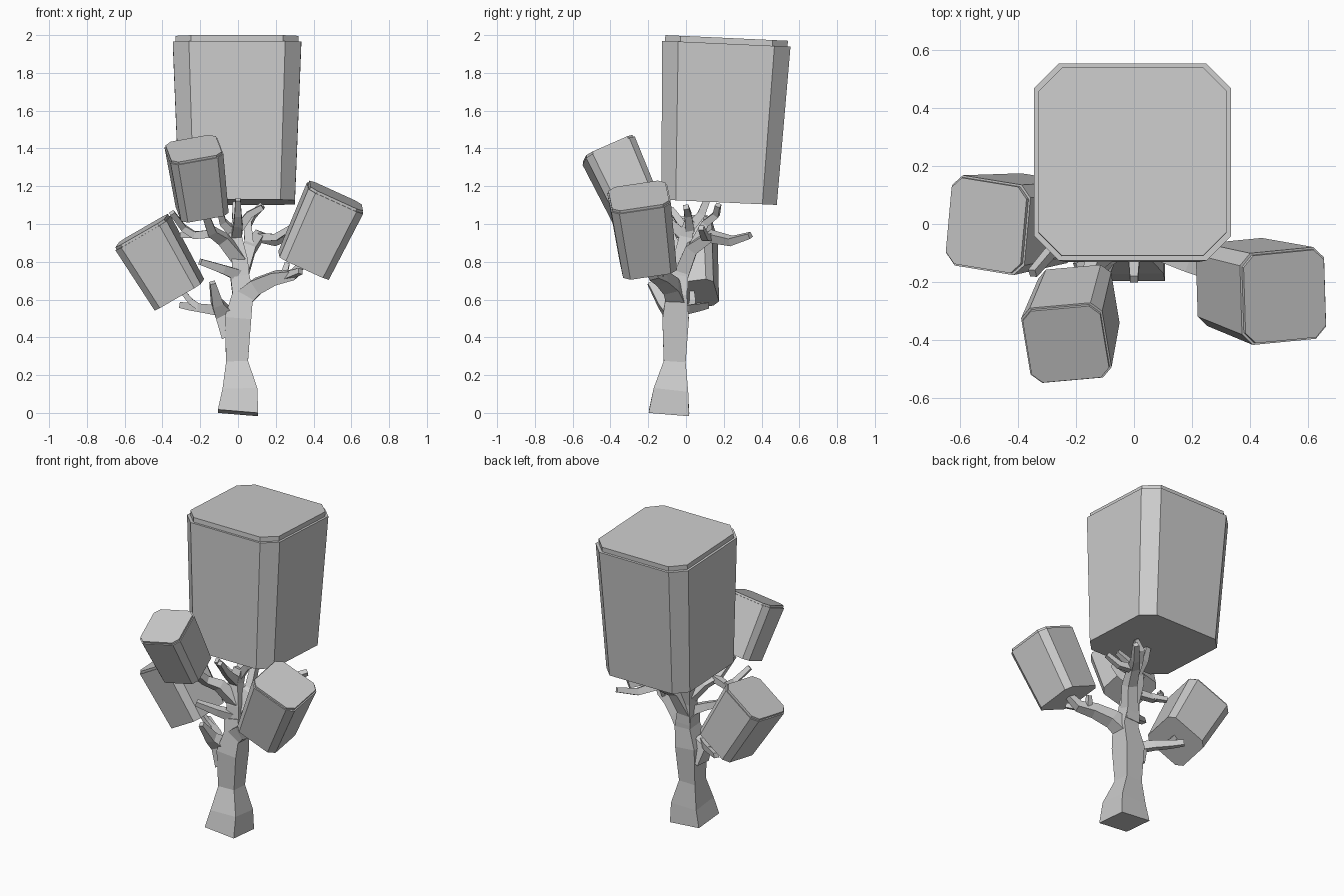
import bpy
import bmesh
from mathutils import Vector

# Remove the default object only
default_cube = bpy.data.objects.get("Cube")
if default_cube:
    bpy.data.objects.remove(default_cube, do_unlink=True)

# Single plain material
grey = bpy.data.materials.new("plain_grey")
grey.use_nodes = True
grey_colour = (0.6, 0.6, 0.6, 1)
grey.diffuse_color = grey_colour
grey.node_tree.nodes["Principled BSDF"].inputs["Base Color"].default_value = grey_colour


def loft(name, rings):
    """Skin a list of equal-sized point rings and cap both ends."""
    bm = bmesh.new()
    loops = [[bm.verts.new(point) for point in ring] for ring in rings]
    count = len(loops[0])
    for lower, upper in zip(loops, loops[1:]):
        for i in range(count):
            j = (i + 1) % count
            bm.faces.new((lower[i], lower[j], upper[j], upper[i]))
    bm.faces.new(loops[0][::-1])
    bm.faces.new(loops[-1])
    bmesh.ops.recalc_face_normals(bm, faces=bm.faces)
    mesh = bpy.data.meshes.new(name)
    bm.to_mesh(mesh)
    bm.free()
    mesh.materials.append(grey)
    obj = bpy.data.objects.new(name, mesh)
    bpy.context.collection.objects.link(obj)
    return obj


def foliage_block(name, base, top, size, twist=0.0):
    """Tapered block with cut corners and a stepped lid, standing from base to top."""
    base, top = Vector(base), Vector(top)
    up = (top - base).normalized()
    side_y = up.cross(Vector((1, twist, 0))).normalized()
    side_x = side_y.cross(up)

    def ring(centre, width):
        half = width / 2
        inner = half - width * 0.125
        outline = [(half, -inner), (half, inner), (inner, half), (-inner, half),
                   (-half, inner), (-half, -inner), (-inner, -half), (inner, -half)]
        return [centre + side_x * a + side_y * b for a, b in outline]

    shoulder = top - up * size * 0.045
    lid = size * 0.955
    loft(name, [ring(base, size * 0.9), ring(shoulder, size),
                ring(shoulder, lid), ring(top, lid)])


def branch(name, path, radii):
    """Square-section limb; radii are per point, or just start and end."""
    points = [Vector(p) for p in path]
    last = len(points) - 1
    if len(radii) != len(points):
        start, end = radii
        radii = [start + (end - start) * i / last for i in range(last + 1)]
    rings = []
    side = None
    for i, (point, radius) in enumerate(zip(points, radii)):
        direction = (points[min(i + 1, last)] - points[max(i - 1, 0)]).normalized()
        if side is None:
            side = Vector((1, 0, 0)) if abs(direction.x) < 0.7 else Vector((0, 1, 0))
        side = (side - direction * side.dot(direction)).normalized()
        other = direction.cross(side)
        rings.append([point + (side * a + other * b) * radius
                      for a, b in ((1, 1), (-1, 1), (-1, -1), (1, -1))])
    loft(name, rings)


# Foliage blocks
foliage_block("foliage_top", (-0.005, 0.175, 1.115), (-0.005, 0.215, 1.985), 0.68)
foliage_block("foliage_right", (-0.31, 0.02, 0.625), (-0.51, -0.005, 0.965), 0.315, -0.09)
foliage_block("foliage_left", (0.347, -0.2, 0.78), (0.52, -0.25, 1.15), 0.32, 0.03)
foliage_block("foliage_front", (-0.19, -0.265, 1.075), (-0.235, -0.415, 1.4), 0.285, 0.167)

# Trunk and central stem
branch("trunk",
       [(0, -0.09, 0), (0.01, -0.08, 0.12), (-0.005, -0.06, 0.27), (0, -0.055, 0.5),
        (0.025, -0.05, 0.63), (0.01, -0.04, 0.72)],
       [0.107, 0.092, 0.058, 0.07, 0.055, 0.05])
branch("central_stem",
       [(0.015, -0.04, 0.66), (0.01, -0.03, 0.8), (-0.015, 0, 0.93), (0, 0.02, 1.02)],
       (0.05, 0.028))

# Low limb on the right with its twigs
branch("right_limb",
       [(-0.03, -0.06, 0.42), (-0.08, -0.07, 0.53), (-0.11, -0.12, 0.58),
        (-0.135, -0.19, 0.69)], (0.06, 0.015))
branch("right_twig_outer",
       [(-0.09, -0.07, 0.54), (-0.16, 0, 0.55), (-0.24, 0.06, 0.56), (-0.3, 0.11, 0.57)],
       (0.028, 0.016))
branch("right_twig_upper",
       [(-0.2, 0.03, 0.555), (-0.25, 0.035, 0.59), (-0.3, 0.03, 0.65)], (0.018, 0.013))
branch("right_stub",
       [(0, -0.05, 0.73), (-0.08, -0.1, 0.76), (-0.2, -0.15, 0.8)], (0.03, 0.016))

# Left limb with its twigs
branch("left_limb",
       [(0.02, -0.05, 0.6), (0.1, -0.08, 0.67), (0.2, -0.13, 0.715), (0.29, -0.17, 0.73),
        (0.35, -0.2, 0.8)], (0.05, 0.018))
branch("left_twig_low", [(0.25, -0.15, 0.72), (0.33, -0.24, 0.75)], (0.02, 0.014))
branch("left_twig_upper", [(0.24, -0.14, 0.72), (0.26, -0.11, 0.79)], (0.018, 0.013))

# Back limb reaching sideways, with its twigs
branch("back_limb",
       [(0.01, -0.03, 0.72), (0.06, 0.03, 0.87), (0.11, 0.13, 0.935), (0.19, 0.24, 0.91),
        (0.27, 0.34, 0.94)], (0.04, 0.015))
branch("back_twig_side",
       [(0.11, 0.12, 0.93), (0.2, 0.1, 0.93), (0.28, 0.08, 0.98)], (0.022, 0.014))
branch("back_twig_up",
       [(0.06, 0.03, 0.87), (0.05, 0.1, 1), (0.08, 0.16, 1.05), (0.13, 0.17, 1.1)],
       (0.024, 0.014))

# Front limb under the front block
branch("front_limb",
       [(0.01, -0.03, 0.81), (-0.08, -0.08, 0.92), (-0.14, -0.14, 0.96),
        (-0.18, -0.24, 1.07)], (0.036, 0.018))
branch("front_twig_side",
       [(-0.13, -0.12, 0.95), (-0.23, -0.09, 0.94), (-0.29, -0.1, 0.98),
        (-0.35, -0.17, 1.06)], (0.022, 0.014))
branch("front_twig_low", [(-0.22, -0.09, 0.945), (-0.3, -0.05, 0.94)], (0.018, 0.014))

# Crown twigs below the top block
branch("crown_twig_front",
       [(-0.01, 0, 0.93), (0, -0.08, 1), (0, -0.13, 1.05), (0, -0.19, 1.13)],
       (0.028, 0.014))
branch("crown_twig_right",
       [(-0.01, 0, 0.94), (-0.08, -0.03, 1.01), (-0.1, -0.08, 1.08)], (0.024, 0.014))
branch("crown_twig_left",
       [(0, 0.02, 0.97), (0.06, 0.01, 1.05), (0.13, 0, 1.09)], (0.024, 0.014))
branch("crown_twig_up",
       [(0, 0.02, 0.98), (-0.01, 0.08, 1.05), (-0.01, 0.12, 1.15)], (0.026, 0.016))
